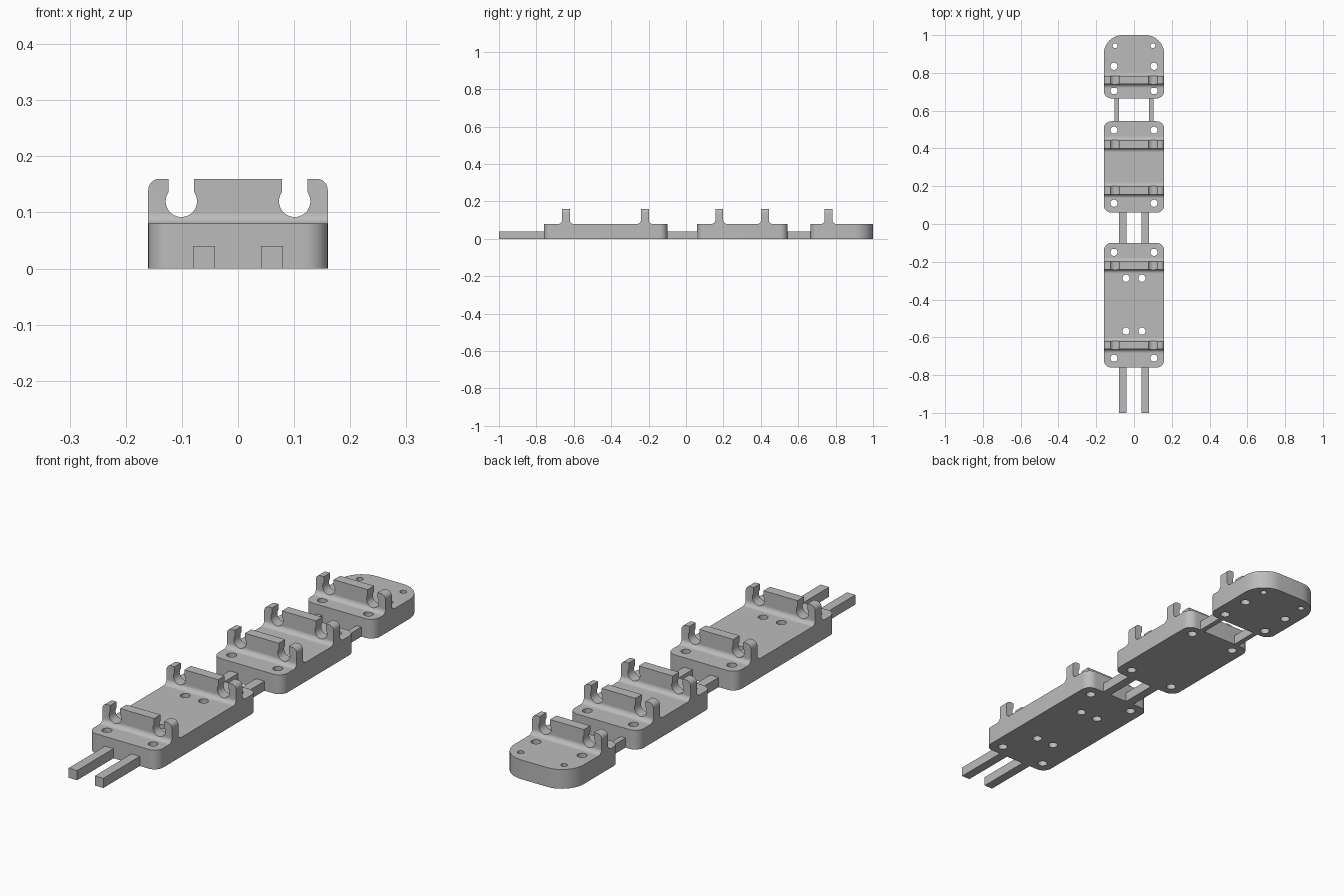
import bpy, bmesh
from math import acos, cos, sin, pi
from mathutils import Vector

if "Cube" in bpy.data.objects:
    bpy.data.objects.remove(bpy.data.objects["Cube"], do_unlink=True)

HALF_W, PLATE_H, CLIP_TOP = 0.16, 0.08, 0.16

grey = bpy.data.materials.new("plain_grey")
grey.use_nodes = True
grey.diffuse_color = (0.5, 0.5, 0.5, 1)
grey.node_tree.nodes["Principled BSDF"].inputs["Base Color"].default_value = (0.5, 0.5, 0.5, 1)


def arc(cx, cy, r, a0, a1, n=10):
    return [(cx + r * cos(a0 + (a1 - a0) * i / n), cy + r * sin(a0 + (a1 - a0) * i / n))
            for i in range(n + 1)]


def prism(name, outlines, place, sweep):
    """Extrude closed 2D outlines, placed in space by a function, along a vector."""
    bm = bmesh.new()
    for pts in outlines:
        face = bm.faces.new([bm.verts.new(place(u, v)) for u, v in pts])
        top = bmesh.ops.extrude_face_region(bm, geom=[face])["geom"]
        bmesh.ops.translate(bm, vec=Vector(sweep),
                            verts=[g for g in top if isinstance(g, bmesh.types.BMVert)])
    bmesh.ops.recalc_face_normals(bm, faces=bm.faces)
    mesh = bpy.data.meshes.new(name)
    bm.to_mesh(mesh)
    bm.free()
    mesh.materials.append(grey)
    obj = bpy.data.objects.new(name, mesh)
    bpy.context.collection.objects.link(obj)
    return obj


def carve(obj, tool, operation):
    """Apply a boolean and discard the tool."""
    mod = obj.modifiers.new("carve", "BOOLEAN")
    mod.object, mod.operation, mod.solver = tool, operation, "EXACT"
    graph = bpy.context.evaluated_depsgraph_get()
    mesh = bpy.data.meshes.new_from_object(obj.evaluated_get(graph))
    obj.modifiers.clear()
    obj.data = mesh
    bpy.data.objects.remove(tool, do_unlink=True)


def smooth(obj):
    bpy.ops.object.select_all(action="DESELECT")
    obj.select_set(True)
    bpy.context.view_layer.objects.active = obj
    bpy.ops.object.shade_smooth_by_angle(angle=pi / 6)


def plate(name, y0, y1, holes, back_r=0.04, front_r=0.04):
    """Rounded plate with mirrored pairs of through holes (x, y, radius)."""
    f, b = front_r, back_r
    outline = (arc(HALF_W - f, y0 + f, f, -pi / 2, 0) + arc(HALF_W - b, y1 - b, b, 0, pi / 2)
               + arc(-HALF_W + b, y1 - b, b, pi / 2, pi) + arc(-HALF_W + f, y0 + f, f, pi, 1.5 * pi))
    obj = prism(name, [outline], lambda u, v: (u, v, 0), (0, 0, PLATE_H))
    drills = [arc(s * x, y, r, 0, 2 * pi, 24)[:-1] for x, y, r in holes for s in (-1, 1)]
    carve(obj, prism("drills", drills, lambda u, v: (u, v, -0.05), (0, 0, 0.2)), "DIFFERENCE")
    smooth(obj)


def clip(name, y):
    """Upright rib with filleted foot and two open round sockets."""
    t, r = 0.021, 0.02
    foot = arc(t + r, PLATE_H + r, r, 1.5 * pi, pi, 8)
    section = [(-u, v) for u, v in foot] + [(-t, 0.2), (t, 0.2)] + foot[::-1]
    rib = prism(name, [section], lambda u, v: (-0.2, y + u, v), (0.4, 0, 0))
    # front shape: rounded shoulder, slot and socket, mirrored
    cx, cz, cr, slot = 0.101, 0.12, 0.028, 0.023
    a = acos(slot / cr)
    half = ([(HALF_W, 0.05)] + arc(HALF_W - r, CLIP_TOP - r, r, 0, pi / 2, 8)
            + [(cx + slot, CLIP_TOP)] + arc(cx, cz, cr, a, -pi - a, 28) + [(cx - slot, CLIP_TOP)])
    shape = half + [(-u, v) for u, v in reversed(half)]
    carve(rib, prism("shape", [shape], lambda u, v: (u, y - 0.1, v), (0, 0.2, 0)), "INTERSECT")
    smooth(rib)


def rails(name, x0, x1, y0, y1):
    for side, s in (("left", 1), ("right", -1)):
        box = [(s * x0, y0), (s * x1, y0), (s * x1, y1), (s * x0, y1)]
        prism(f"{name}_{side}", [box], lambda u, v: (u, v, 0), (0, 0, 0.04))


# plates
BIG, SMALL = 0.019, 0.013
plate("front_plate", -0.76, -0.10,
      [(0.106, -0.71, BIG), (0.106, -0.15, BIG), (0.042, -0.567, BIG), (0.042, -0.287, BIG)])
plate("middle_plate", 0.06, 0.544, [(0.106, 0.11, BIG), (0.106, 0.497, BIG)])
plate("back_plate", 0.665, 1.0,
      [(0.106, 0.706, BIG), (0.106, 0.835, BIG), (0.1, 0.944, SMALL)], back_r=0.1)

# clips
for i, y in enumerate((-0.642, -0.22, 0.178, 0.422, 0.762)):
    clip(f"clip_{i + 1}", y)

# connecting rails
rails("front_rail", 0.041, 0.08, -1.0, -0.76)
rails("middle_rail", 0.041, 0.08, -0.10, 0.06)
rails("back_rail", 0.08, 0.102, 0.544, 0.665)
